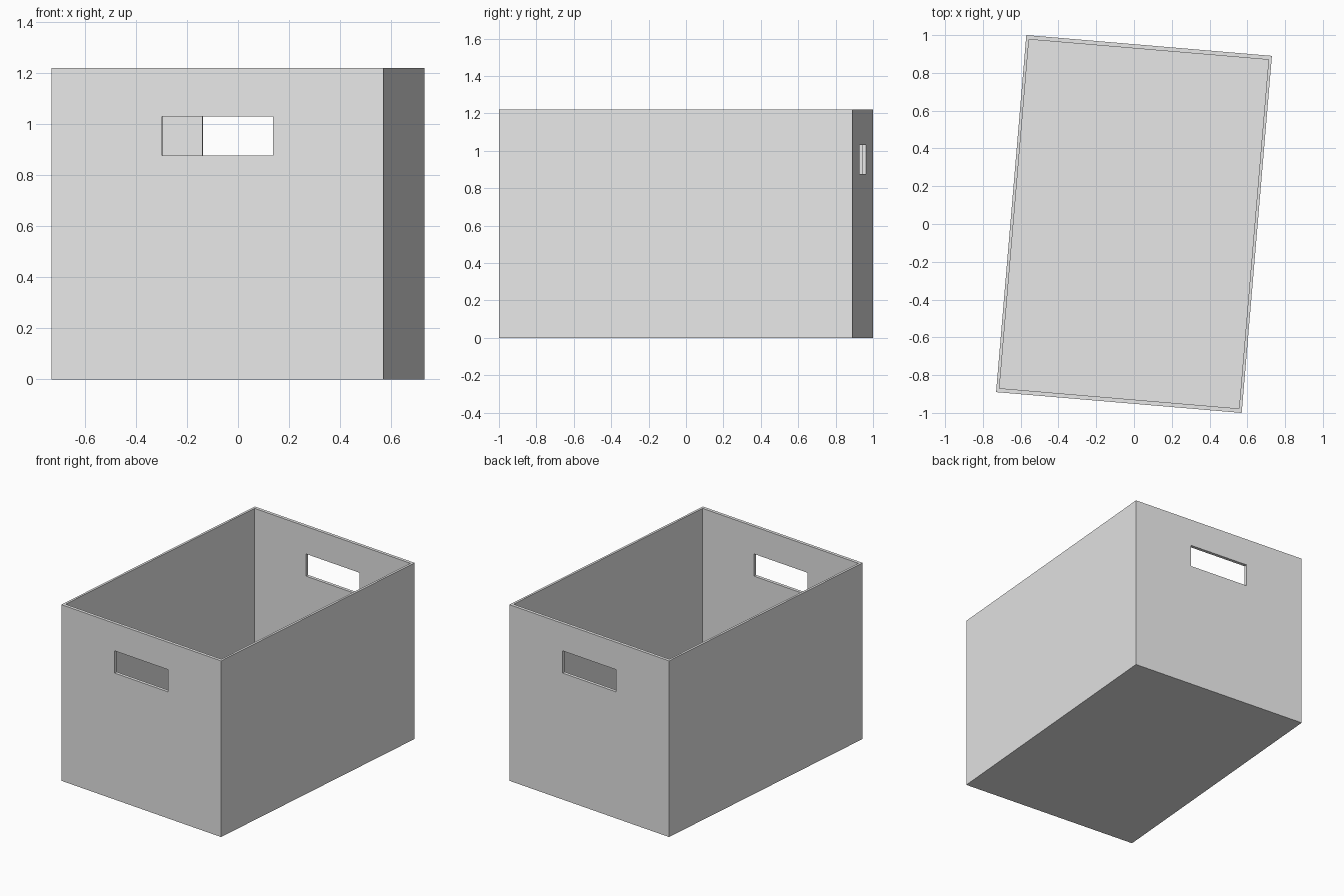
import bpy
import math
from mathutils import Vector

WIDTH, DEPTH, HEIGHT = 1.305, 1.897, 1.22
SIDE_WALL, END_WALL, FLOOR = 0.016, 0.022, 0.02
SLOT_WIDTH, SLOT_BOTTOM, SLOT_TOP = 0.437, 0.876, 1.03
TURN = math.radians(-4.84)

if "Cube" in bpy.data.objects:
    bpy.data.objects.remove(bpy.data.objects["Cube"], do_unlink=True)

grey = bpy.data.materials.new("light_grey")
grey.use_nodes = True
grey.diffuse_color = (0.8, 0.8, 0.8, 1)
grey.node_tree.nodes["Principled BSDF"].inputs["Base Color"].default_value = (0.8, 0.8, 0.8, 1)


def block(name, width, depth, bottom, top):
    """Turned box, centred on the z axis, between two heights."""
    bpy.ops.mesh.primitive_cube_add(size=1)
    obj = bpy.context.object
    obj.name = name
    size = Vector((width, depth, top - bottom))
    for v in obj.data.vertices:
        v.co = v.co * size + Vector((0, 0, (top + bottom) / 2))
    obj.rotation_euler.z = TURN
    obj.data.materials.append(grey)
    return obj


def cut(target, cutter):
    """Subtract the cutter from the target and discard it."""
    cutter.hide_render = True
    mod = target.modifiers.new(cutter.name, "BOOLEAN")
    mod.operation = "DIFFERENCE"
    mod.solver = "EXACT"
    mod.object = cutter
    bpy.context.view_layer.objects.active = target
    bpy.ops.object.modifier_apply(modifier=mod.name)
    bpy.data.objects.remove(cutter, do_unlink=True)


# Open-topped storage box
box = block("storage_box", WIDTH, DEPTH, 0, HEIGHT)
cut(box, block("hollow", WIDTH - 2 * SIDE_WALL, DEPTH - 2 * END_WALL, FLOOR, HEIGHT + 1))

# Handle slots through both end walls
cut(box, block("handle_slots", SLOT_WIDTH, DEPTH + 1, SLOT_BOTTOM, SLOT_TOP))
